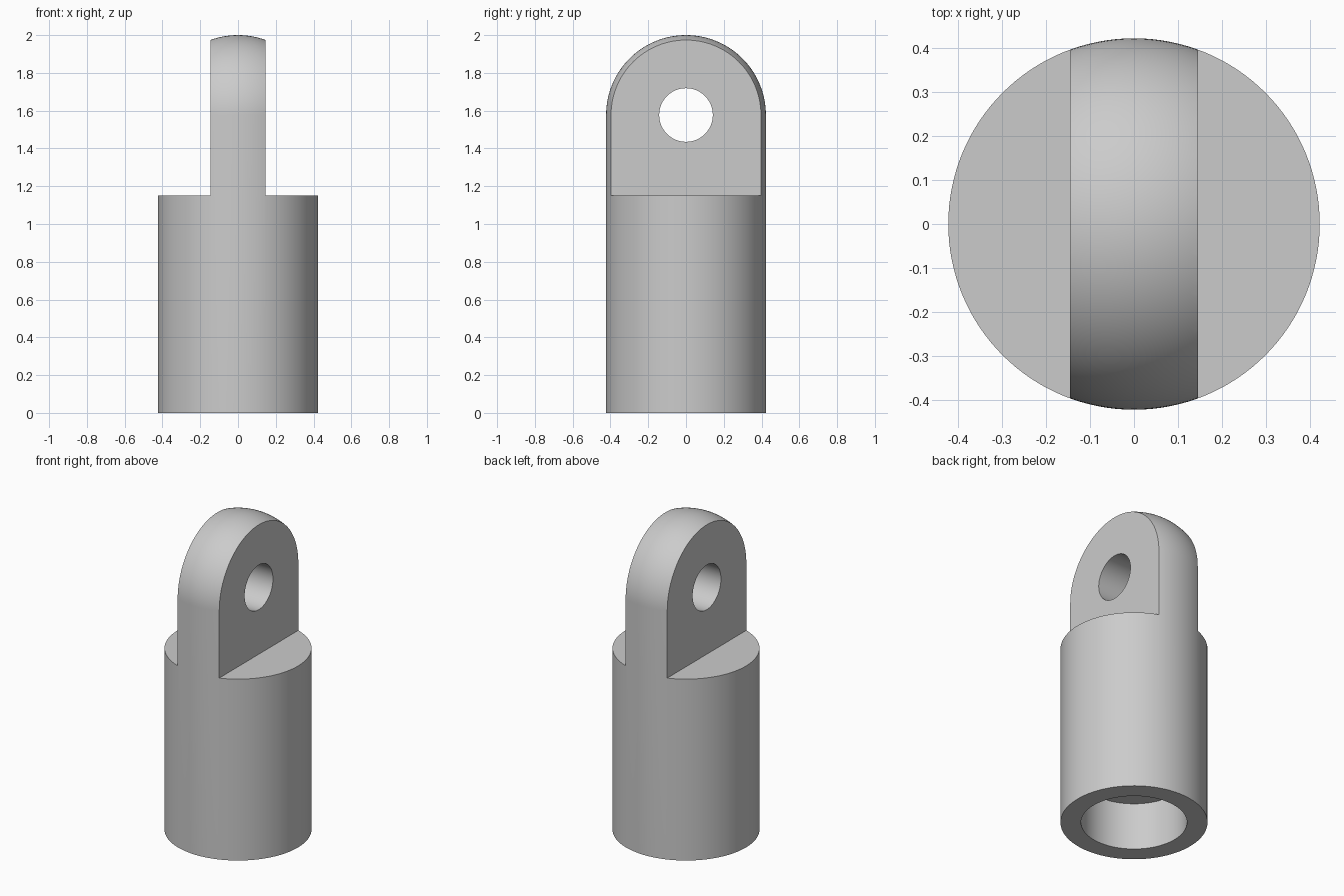
import bpy, bmesh, math
from mathutils import Matrix, Vector

R = 0.423            # outer radius of barrel and dome
EYE_Z = 2.0 - R      # height of the eye centre
SHOULDER_Z = 1.152   # flat ledges beside the tongue
HALF_TONGUE = 0.146
BORE_R, BORE_DEPTH = 0.305, 0.30
EYE_R = 0.142

if "Cube" in bpy.data.objects:
    bpy.data.objects.remove(bpy.data.objects["Cube"])

grey = bpy.data.materials.new("plain grey")
grey.use_nodes = True
colour = (0.6, 0.6, 0.6, 1)
grey.diffuse_color = colour
grey.node_tree.nodes["Principled BSDF"].inputs["Base Color"].default_value = colour


def make_object(name, bm):
    bmesh.ops.recalc_face_normals(bm, faces=bm.faces)
    mesh = bpy.data.meshes.new(name)
    bm.to_mesh(mesh)
    bm.free()
    mesh.materials.append(grey)
    obj = bpy.data.objects.new(name, mesh)
    bpy.context.collection.objects.link(obj)
    return obj


def lathe(name, profile, steps):
    bm = bmesh.new()
    verts = [bm.verts.new((r, 0, z)) for r, z in profile]
    edges = [bm.edges.new(pair) for pair in zip(verts, verts[1:])]
    bmesh.ops.spin(bm, geom=verts + edges, cent=(0, 0, 0), axis=(0, 0, 1),
                   angle=math.tau, steps=steps, use_duplicate=False)
    bmesh.ops.remove_doubles(bm, verts=bm.verts, dist=1e-5)
    return make_object(name, bm)


def cut(target, cutter):
    cutter.hide_render = True
    mod = target.modifiers.new("cut", "BOOLEAN")
    mod.operation = "DIFFERENCE"
    mod.solver = "EXACT"
    mod.object = cutter
    bpy.context.view_layer.objects.active = target
    bpy.ops.object.modifier_apply(modifier=mod.name)
    bpy.data.objects.remove(cutter)


# Round-topped barrel with a blind bore in its base
arc = [(R * math.cos(a), EYE_Z + R * math.sin(a))
       for a in (math.pi / 2 * i / 32 for i in range(32))]
profile = [(0, BORE_DEPTH), (BORE_R, BORE_DEPTH), (BORE_R, 0), (R, 0)]
body = lathe("rod_end", profile + arc + [(0, 2.0)], 128)

# Remove both sides above the shoulder, leaving the flat tongue
for side in (-1, 1):
    bm = bmesh.new()
    place = Matrix.Translation(Vector((side * (HALF_TONGUE + 0.5), 0, SHOULDER_Z + 0.5)))
    bmesh.ops.create_cube(bm, size=1, matrix=place)
    cut(body, make_object("side_cutter", bm))

# Cross hole through the tongue
bm = bmesh.new()
place = Matrix.Translation((0, 0, EYE_Z)) @ Matrix.Rotation(math.pi / 2, 4, "Y")
bmesh.ops.create_cone(bm, cap_ends=True, segments=64, radius1=EYE_R,
                      radius2=EYE_R, depth=1, matrix=place)
cut(body, make_object("eye_cutter", bm))

# Smooth round surfaces with crisp machined edges
bpy.ops.object.select_all(action="DESELECT")
body.select_set(True)
bpy.context.view_layer.objects.active = body
bpy.ops.object.shade_smooth_by_angle(angle=math.radians(30))
